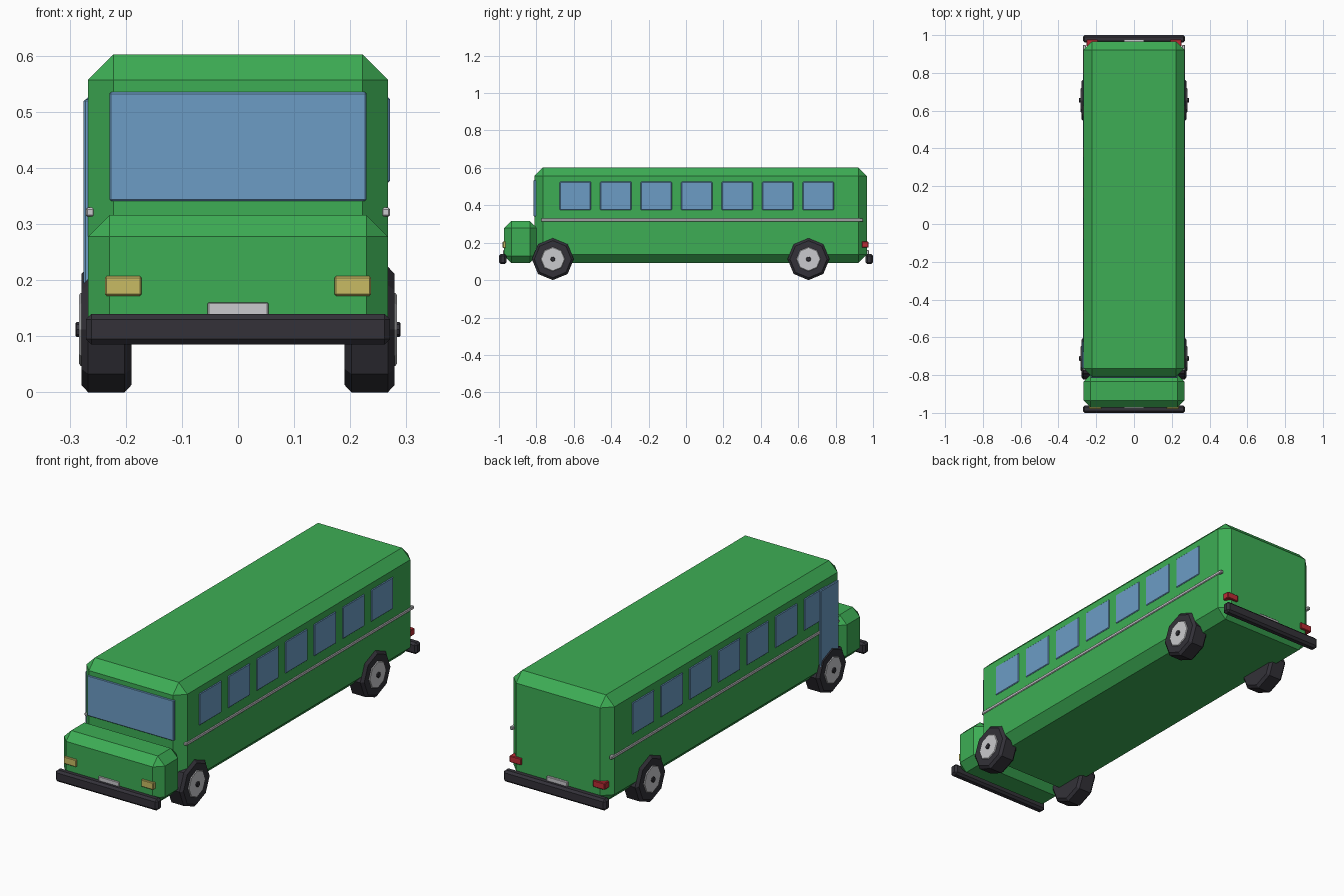
import bpy
import bmesh
from math import pi
from mathutils import Matrix, Vector

cube = bpy.data.objects.get("Cube")
if cube:
    bpy.data.objects.remove(cube, do_unlink=True)


def material(name, r, g, b):
    m = bpy.data.materials.new(name)
    m.use_nodes = True
    m.diffuse_color = (r, g, b, 1)
    m.node_tree.nodes["Principled BSDF"].inputs["Base Color"].default_value = (r, g, b, 1)
    return m


GREEN = material("green paint", 0.047, 0.42, 0.09)
GLASS = material("blue glass", 0.15, 0.335, 0.56)
BLACK = material("black rubber", 0.033, 0.031, 0.04)
SILVER = material("silver", 0.59, 0.59, 0.61)
AMBER = material("amber lamp", 0.58, 0.5, 0.125)
RED = material("red lamp", 0.5, 0.025, 0.035)


def finish(name, bm, mat, edges, bevel):
    """Chamfer the chosen edges and turn the mesh into an object."""
    if bevel:
        bmesh.ops.bevel(bm, geom=edges, offset=bevel, segments=1,
                        profile=0.5, affect='EDGES')
    bmesh.ops.recalc_face_normals(bm, faces=bm.faces)
    mesh = bpy.data.meshes.new(name)
    bm.to_mesh(mesh)
    bm.free()
    mesh.materials.append(mat)
    obj = bpy.data.objects.new(name, mesh)
    bpy.context.collection.objects.link(obj)
    return obj


def box(name, xs, ys, zs, mat, bevel=0.0):
    """Chamfered box between the given limits."""
    lo, hi = Vector((xs[0], ys[0], zs[0])), Vector((xs[1], ys[1], zs[1]))
    bm = bmesh.new()
    bmesh.ops.create_cube(bm, size=1)
    for v in bm.verts:
        v.co = Vector(((lo + hi)[i] / 2 + v.co[i] * (hi - lo)[i] for i in range(3)))
    return finish(name, bm, mat, bm.edges[:], bevel)


def disc(name, side, x0, x1, y, z, radius, sides, mat, bevel=0.0):
    """Chamfered prism lying along x, with a corner pointing down."""
    bm = bmesh.new()
    bmesh.ops.create_cone(bm, cap_ends=True, segments=sides, radius1=radius,
                          radius2=radius, depth=x1 - x0,
                          matrix=Matrix.Translation((side * (x0 + x1) / 2, y, z))
                          @ Matrix.Rotation(pi / 2, 4, 'Y'))
    rims = [e for e in bm.edges if abs(e.verts[0].co.x - e.verts[1].co.x) < 1e-5]
    return finish(name, bm, mat, rims, bevel)


# Body and hood
box("body", (-0.267, 0.267), (-0.81, 0.967), (0.092, 0.602), GREEN, 0.045)
box("hood", (-0.267, 0.267), (-0.972, -0.797), (0.092, 0.316), GREEN, 0.038)

# Windshield and door
box("windshield", (-0.229, 0.229), (-0.815, -0.80), (0.341, 0.535), GLASS, 0.003)
box("door", (-0.275, -0.26), (-0.765, -0.625), (0.13, 0.522), GLASS, 0.003)

# Bumpers and licence plates at both ends
for end, label in ((-1, "front"), (1, "rear")):
    box(label + "_bumper", (-0.271, 0.271), sorted((end, end * 0.96)),
        (0.085, 0.14), BLACK, 0.01)
    box(label + "_plate", (-0.054, 0.054), sorted((end * 0.978, end * 0.96)),
        (0.125, 0.16), SILVER, 0.002)

for side, label in ((1, "left"), (-1, "right")):
    # Side windows
    for i in range(7):
        y = -0.592 + i * 0.2165
        box(f"{label}_window_{i + 1}", sorted((side * 0.26, side * 0.2705)),
            (y - 0.083, y + 0.083), (0.374, 0.526), GLASS, 0.003)

    # Trim rail
    box(label + "_trim", sorted((side * 0.255, side * 0.271)),
        (-0.775, 0.947), (0.313, 0.329), SILVER, 0.003)

    # Lamps
    box(label + "_headlight", sorted((side * 0.172, side * 0.237)),
        (-0.98, -0.96), (0.172, 0.207), AMBER, 0.003)
    box(label + "_tail_light", sorted((side * 0.19, side * 0.252)),
        (0.94, 0.976), (0.174, 0.206), RED, 0.003)

    # Wheels
    for y, place in ((-0.712, "front"), (0.655, "rear")):
        wheel = f"{place}_{label}"
        disc(wheel + "_tyre", side, 0.19, 0.279, y, 0.112, 0.112, 8, BLACK, 0.012)
        disc(wheel + "_hub", side, 0.26, 0.283, y, 0.112, 0.065, 8, SILVER, 0.003)
        disc(wheel + "_cap", side, 0.27, 0.29, y, 0.112, 0.013, 8, BLACK, 0.002)
